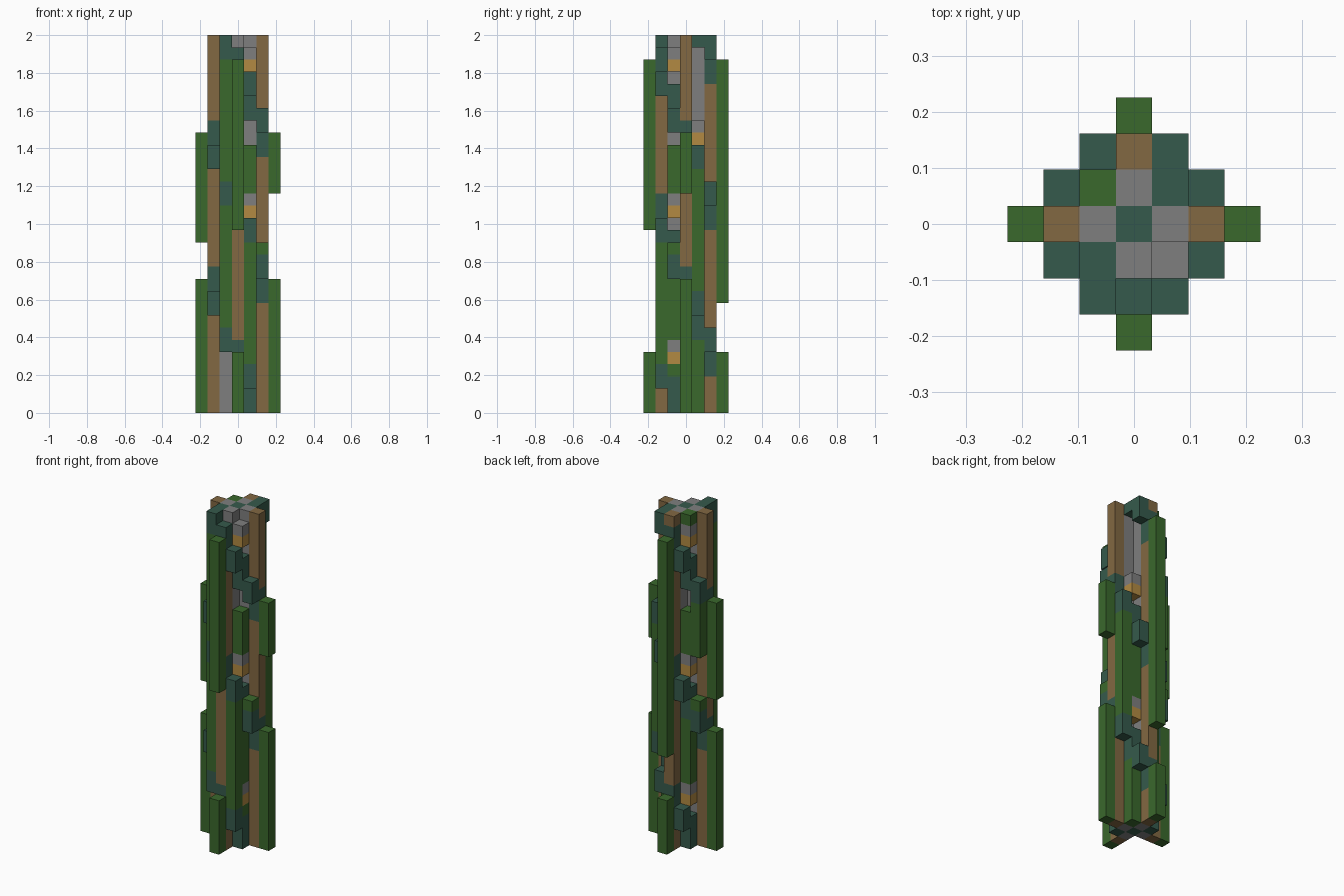
import bpy
import bmesh

cube = bpy.data.objects.get("Cube")
if cube:
    bpy.data.objects.remove(cube, do_unlink=True)

HEIGHT = 31          # pillar height in blocks
U = 2 / HEIGHT       # size of one block


def linear(c):
    c /= 255
    return c / 12.92 if c <= 0.04045 else ((c + 0.055) / 1.055) ** 2.4


def material(name, *rgb):
    m = bpy.data.materials.new(name)
    color = [linear(c) for c in rgb] + [1]
    m.use_nodes = True
    m.diffuse_color = color
    m.node_tree.nodes["Principled BSDF"].inputs["Base Color"].default_value = color
    return m


GREEN = material("leaf green", 58, 104, 44)
TEAL = material("dark teal", 53, 90, 76)
BROWN = material("wood brown", 130, 104, 66)
GRAY = material("stone gray", 127, 127, 127)
ORANGE = material("lantern orange", 178, 138, 66)


def build(name, mat, columns):
    """One object made of block columns (x, y, bottom, top)."""
    bm = bmesh.new()
    for x, y, low, high in columns:
        high = min(high, HEIGHT)
        if high <= low:
            continue
        verts = bmesh.ops.create_cube(bm, size=U)["verts"]
        bmesh.ops.scale(bm, vec=(1, 1, high - low), verts=verts)
        bmesh.ops.translate(bm, vec=(x * U, y * U, (low + high) / 2 * U), verts=verts)
    mesh = bpy.data.meshes.new(name)
    bm.to_mesh(mesh)
    bm.free()
    mesh.materials.append(mat)
    obj = bpy.data.objects.new(name, mesh)
    bpy.context.collection.objects.link(obj)


def turn(x, y, quarters):
    for _ in range(quarters):
        x, y = y, -x
    return x, y


# Two-strand spiral: four blocks per quarter turn, repeated up the pillar
QUARTER = [(2, 0, 0, 3), (2, -1, 2, 2), (1, -1, 3, 3), (1, -2, 5, 2)]
PITCH = 12
spiral, lanterns, caps = [], [], []
for q in range(4):
    for x, y, rise, tall in QUARTER:
        px, py = turn(x, y, q)
        for base in range(-3 + 6 * (q % 2), HEIGHT, PITCH):
            z = base + rise
            if z < 0 or z >= HEIGHT:
                continue
            spiral.append((px, py, z, z + tall))
            # A capped lantern sits above each inner corner block
            if abs(px) == abs(py) and z + 5 < HEIGHT:
                lanterns.append((px, py, z + 4, z + 5))
                caps.append((px, py, z + 5, z + 6))
build("spiral", TEAL, spiral)
build("lanterns", ORANGE, lanterns)
build("lantern_caps", GRAY, caps)

# Core: teal centre with four stone ribs
build("core", TEAL, [(0, 0, 0, HEIGHT)])
build("stone_ribs", GRAY, [(*turn(1, 0, q), 0, HEIGHT) for q in range(4)])

# Wooden posts fill the gaps between spiral blocks
posts = []
for q in range(4):
    x, y = turn(2, 0, q)
    z = 0
    for _, _, low, high in sorted(s for s in spiral if s[:2] == (x, y)):
        posts.append((x, y, z, low))
        z = high
    if (x, y) != (0, -2):
        posts.append((x, y, z, HEIGHT))
build("wooden_posts", BROWN, posts)

# Outer hanging vines
build("front_vines", GREEN, [(0, -3, 0, 5), (0, -3, 15, 29)])
build("back_vines", GREEN, [(0, 3, 0, 5), (0, 3, 9, 29)])
build("left_vines", GREEN, [(3, 0, 0, 11), (3, 0, 18, 23)])
build("right_vines", GREEN, [(-3, 0, 0, 11), (-3, 0, 14, 23)])

# Foliage in the corners between the posts
build("front_left_foliage", GREEN, [
    (1, -2, 4, 14), (2, -1, 13, 14),
    (1, -1, 3, 4), (1, -1, 6, 12), (1, -1, 18, 22)])
build("front_right_foliage", GREEN, [(-1, -2, 7, 17), (-1, -2, 19, 29)])
build("back_left_foliage", GREEN, [(2, 1, 10, 20), (1, 1, 0, 6), (1, 1, 12, 18)])
build("back_right_foliage", GREEN, [
    (-1, 1, 6, 12), (-1, 1, 18, 22), (-1, 1, 30, 31),
    (-2, 1, 13, 14), (-2, 1, 18, 23)])
